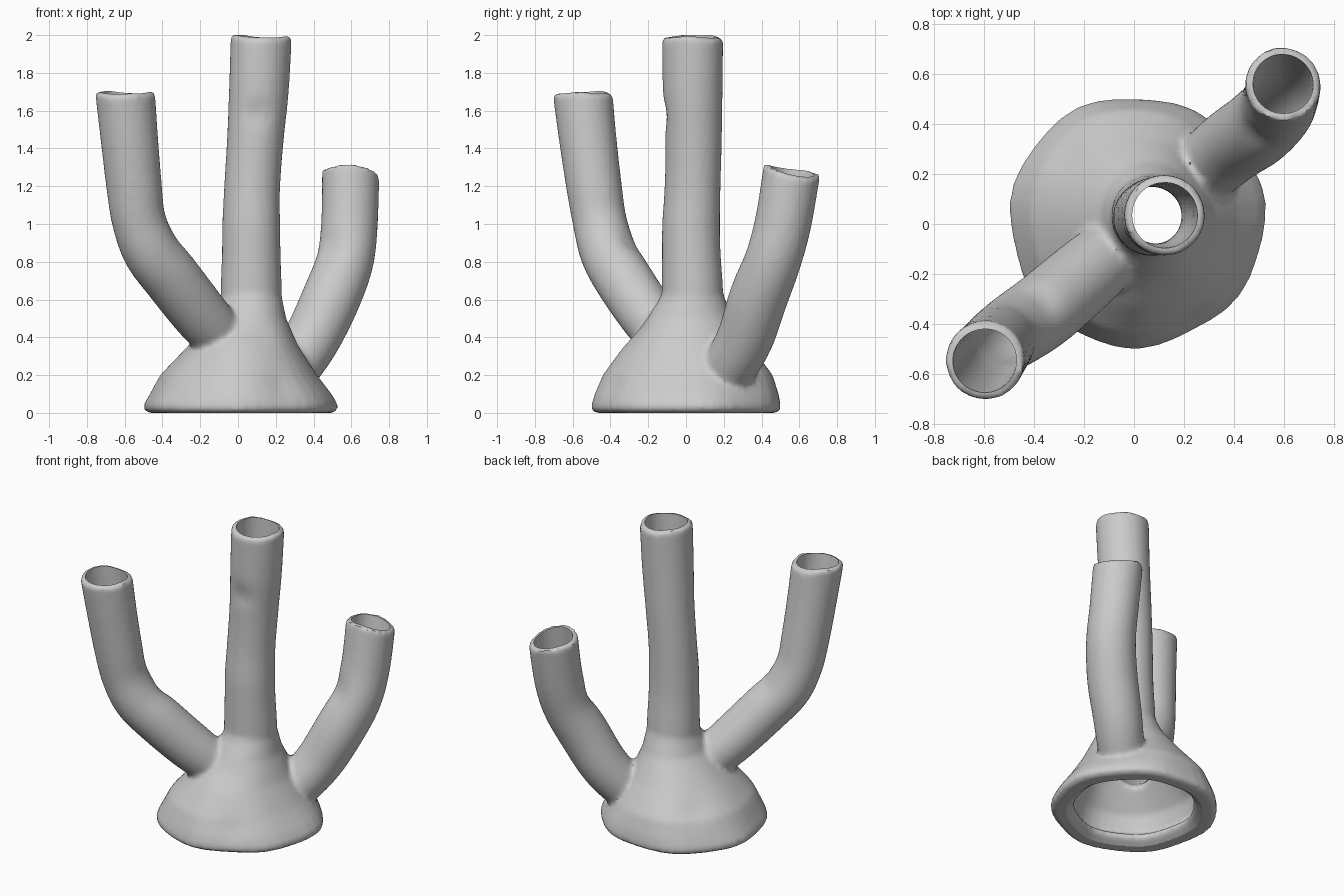
import bpy, bmesh, math
from mathutils import Vector

if "Cube" in bpy.data.objects:
    bpy.data.objects.remove(bpy.data.objects["Cube"])

SEG = 40


def spline(rows, steps=5):
    """Catmull-Rom through rows of numbers."""
    rows = [Vector(r) for r in rows]
    out = []
    for i in range(len(rows) - 1):
        p0, p1, p2 = rows[max(i - 1, 0)], rows[i], rows[i + 1]
        p3 = rows[min(i + 2, len(rows) - 1)]
        for s in range(steps):
            t = s / steps
            out.append(0.5 * (2 * p1 + (p2 - p0) * t + (2 * p0 - 5 * p1 + 4 * p2 - p3) * t * t
                              + (3 * p1 - p0 - 3 * p2 + p3) * t ** 3))
    return out + [rows[-1]]


def loft(bm, rings):
    """Closed solid through rings of points."""
    vs = [[bm.verts.new(p) for p in r] for r in rings]
    for a, b in zip(vs, vs[1:]):
        for i in range(SEG):
            j = (i + 1) % SEG
            bm.faces.new((a[i], a[j], b[j], b[i]))
    bm.faces.new(vs[0][::-1])
    bm.faces.new(vs[-1])


def angles():
    return [2 * math.pi * i / SEG for i in range(SEG)]


def add_tube(bm, path, shrink=0.0, extend=0.0, wave=0.0, phase=0.0, tip=None):
    pts = spline(path)
    if extend:
        d = (pts[-1] - pts[-2]).normalized()
        d[3] = 0
        pts.append(pts[-1] + d * extend)
    rings = []
    for k, p in enumerate(pts):
        last = k == len(pts) - 1
        a, b = pts[max(k - 1, 0)], pts[min(k + 1, len(pts) - 1)]
        t = (b - a).to_3d().normalized()
        if last and tip:
            t = Vector(tip).normalized()
        u = Vector((0, 1, 0)).cross(t).normalized()
        v = t.cross(u)
        r = p[3] - shrink
        w = wave if last else 0
        rings.append([p.to_3d() + (u * math.cos(q) + v * math.sin(q)) * r
                      + t * w * (math.sin(2 * q + phase) + 0.6 * math.sin(5 * q + phase))
                      for q in angles()])
    loft(bm, rings)


def add_base(bm, rows):
    rings = []
    for z, cx, cy, rx, ry in rows:
        k = max(0, 1 - z / 0.5) * 0.015
        rings.append([(cx + rx * math.cos(q) * (1 + k * math.sin(3 * q + 1) + k * math.sin(7 * q)),
                       cy + ry * math.sin(q) * (1 + k * math.sin(3 * q + 1) + k * math.sin(7 * q)), z)
                      for q in angles()])
    loft(bm, rings)


def apply_mod(ob, kind, **props):
    bpy.context.view_layer.objects.active = ob
    m = ob.modifiers.new("m", kind)
    for key, val in props.items():
        setattr(m, key, val)
    bpy.ops.object.modifier_apply(modifier=m.name)


def solid(name, bm):
    bmesh.ops.recalc_face_normals(bm, faces=bm.faces)
    me = bpy.data.meshes.new(name)
    bm.to_mesh(me)
    bm.free()
    ob = bpy.data.objects.new(name, me)
    bpy.context.collection.objects.link(ob)
    apply_mod(ob, 'REMESH', mode='VOXEL', voxel_size=0.016)
    apply_mod(ob, 'SMOOTH', factor=0.5, iterations=6)
    return ob


# Centre lines: x, y, z, radius
center = [(.07, .035, .3, .15), (.07, .035, .6, .162), (.07, .028, .85, .155), (.07, .027, 1.0, .153),
          (.075, .035, 1.2, .148), (.092, .04, 1.45, .15), (.11, .035, 1.7, .158), (.123, .035, 1.988, .162)]
left = [(-.03, -.06, .33, .13), (-.19, -.2, .51, .148), (-.355, -.34, .72, .153), (-.462, -.415, .86, .15),
        (-.525, -.458, 1.02, .143), (-.55, -.487, 1.2, .147), (-.575, -.52, 1.45, .152), (-.597, -.547, 1.69, .158)]
right = [(.2, .15, .12, .125), (.3, .235, .25, .142), (.395, .315, .4, .15), (.49, .38, .6, .155),
         (.565, .455, .8, .152), (.59, .513, 1.0, .15), (.597, .56, 1.28, .152)]

# Outer body: flared base and three tubes fused together
bm = bmesh.new()
add_base(bm, [(0, .01, .01, .485, .475), (.015, .01, .01, .51, .50), (.045, .01, .01, .512, .50),
              (.1, .01, .012, .48, .487), (.2, 0, .015, .415, .45), (.35, .025, .01, .295, .34),
              (.5, .06, .02, .195, .23), (.6, .07, .033, .165, .175), (.7, .07, .035, .14, .14)])
add_tube(bm, center, wave=.009, phase=2)
add_tube(bm, left, wave=.009, phase=2.5, tip=(.02, -.02, 1))
add_tube(bm, right, wave=.012, phase=4, tip=(.12, .2, 1))
body = solid("three_spout_vessel", bm)

# Finger dents: place, size, depth
for place, size, depth in [((.1, -.11, 1.58), .07, .016), ((.49, .35, .87), .08, .02),
                           ((-.37, -.3, .9), .07, .012), ((.1, -.25, .42), .09, .012),
                           ((.25, -.42, .16), .08, .012), ((-.28, .3, .25), .09, .012)]:
    for v in body.data.vertices:
        d = (v.co - Vector(place)).length
        if d < size * 2.5:
            v.co -= v.normal * depth * math.exp(-(d / size) ** 2)

# Inner hollow, open at the foot (rolled lip) and at each spout
bm = bmesh.new()
add_base(bm, [(-.1, .01, .01, .43, .43), (-.01, .01, .01, .43, .43), (.03, .015, .015, .365, .365),
              (.055, .015, .015, .36, .36), (.09, .01, .012, .41, .42),
              (.2, 0, .015, .365, .40), (.35, .025, .01, .25, .295), (.5, .06, .02, .155, .19),
              (.6, .07, .033, .13, .138), (.7, .07, .035, .11, .11)])
for path in (center, left, right):
    add_tube(bm, path, shrink=.03, extend=.12)
hollow = solid("hollow_cutter", bm)

apply_mod(body, 'BOOLEAN', operation='DIFFERENCE', object=hollow, solver='EXACT')
bpy.data.objects.remove(hollow)

bpy.ops.object.select_all(action='DESELECT')
body.select_set(True)
bpy.context.view_layer.objects.active = body
bpy.ops.object.shade_smooth_by_angle(angle=math.radians(40))
